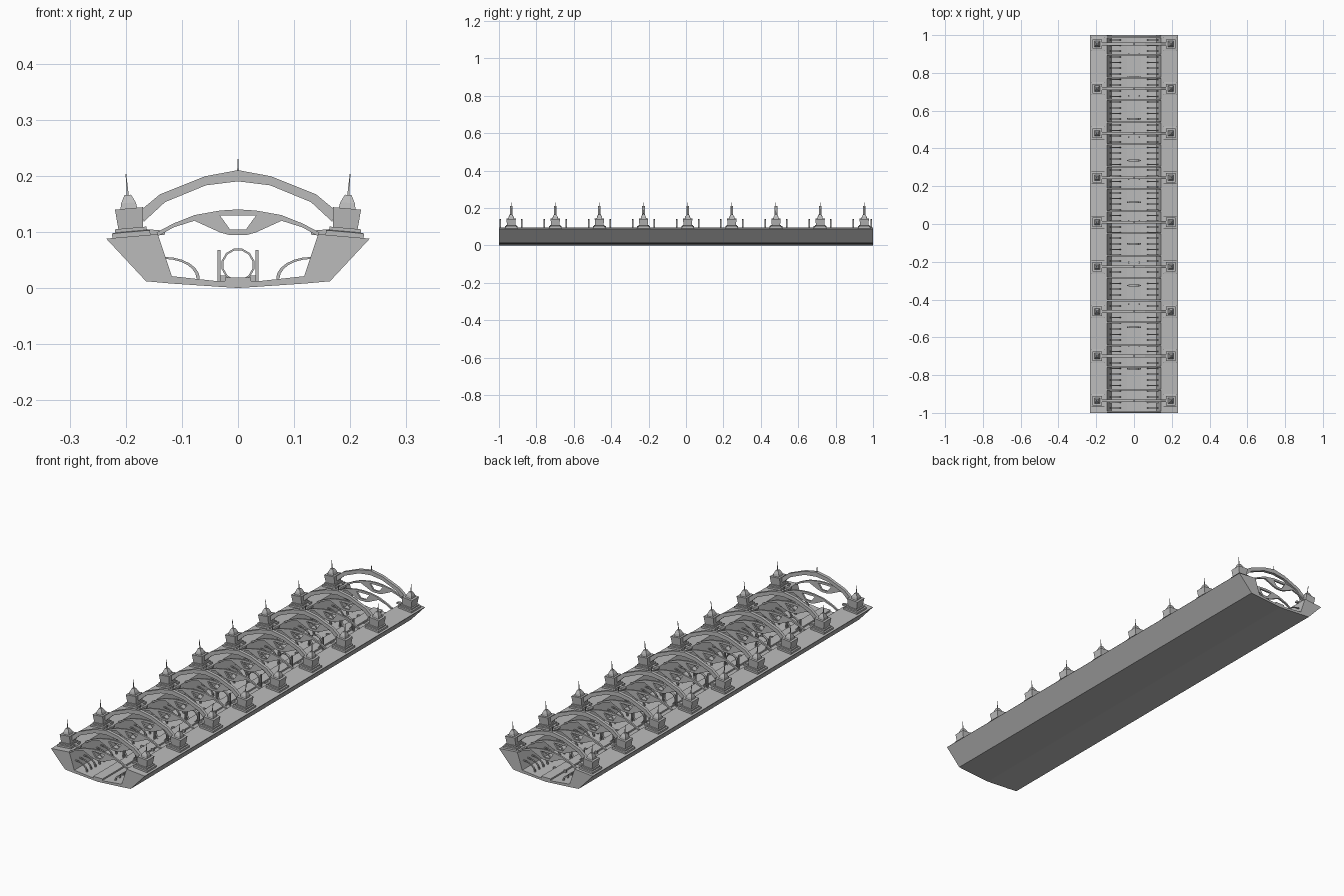
import bpy, bmesh, math
from mathutils import Matrix, Vector

if "Cube" in bpy.data.objects:
    bpy.data.objects.remove(bpy.data.objects["Cube"], do_unlink=True)

grey = bpy.data.materials.new("stone grey")
grey.use_nodes = True
COLOR = (0.5, 0.5, 0.5, 1)
grey.diffuse_color = COLOR
grey.node_tree.nodes["Principled BSDF"].inputs["Base Color"].default_value = COLOR


def finish(name, bm):
    bmesh.ops.recalc_face_normals(bm, faces=bm.faces)
    mesh = bpy.data.meshes.new(name)
    bm.to_mesh(mesh)
    bm.free()
    mesh.materials.append(grey)
    obj = bpy.data.objects.new(name, mesh)
    bpy.context.collection.objects.link(obj)
    return obj


def band(bm, upper, lower, y, depth, closed=False):
    """Solid strip between two xz point rows, extruded along y."""
    rows = [[bm.verts.new((x, y + s * depth / 2, z)) for x, z in row]
            for s in (-1, 1) for row in (upper, lower)]
    n = len(upper)
    for i in range(n if closed else n - 1):
        j = (i + 1) % n
        for a, b in ((0, 1), (1, 3), (3, 2), (2, 0)):
            bm.faces.new((rows[a][i], rows[a][j], rows[b][j], rows[b][i]))
    if not closed:
        for i in (0, n - 1):
            bm.faces.new([rows[k][i] for k in (0, 1, 3, 2)])


def flip(points):
    return [(-x, z) for x, z in points]


def symmetric(points):
    """Right half ending on the centre line, completed to the left."""
    return points + flip(points[-2::-1])


def box(bm, x0, x1, y, depth, z0, z1):
    band(bm, [(x0, z1), (x1, z1)], [(x0, z0), (x1, z0)], y, depth)


towers = [-0.935 + 0.236 * i for i in range(9)]

# Long trough with sloping decks
bm = bmesh.new()
inner = symmetric([(0.234, 0.088), (0.143, 0.096), (0.118, 0.021), (0.036, 0.012), (0, 0.012)])
outer = symmetric([(0.234, 0.087), (0.164, 0.012), (0.12, 0.008), (0.032, 0.002), (0, 0)])
band(bm, inner, outer, 0, 2)
finish("trough_hull", bm)

# Raised central walkway
bm = bmesh.new()
box(bm, -0.023, 0.023, 0, 2, 0.01, 0.019)
finish("walkway", bm)

# Stepped towers leaning with the decks: (half width, height) sections
sections = [(0.034, -0.004), (0.034, 0.008), (0.028, 0.009), (0.028, 0.015),
            (0.022, 0.015), (0.025, 0.05), (0.015, 0.05), (0.013, 0.06),
            (0.006, 0.074), (0.0018, 0.074), (0.0006, 0.112)]
bm = bmesh.new()
for side in (-1, 1):
    for y in towers:
        place = Matrix.Translation((side * 0.19, y, 0.092)) @ Matrix.Rotation(side * 0.088, 4, 'Y')
        rings = [[bm.verts.new(place @ Vector((a * h, b * h, z)))
                  for a, b in ((-1, -1), (1, -1), (1, 1), (-1, 1))] for h, z in sections]
        for low, high in zip(rings, rings[1:]):
            for i in range(4):
                j = (i + 1) % 4
                bm.faces.new((low[i], low[j], high[j], high[i]))
        bm.faces.new(rings[0])
        bm.faces.new(rings[-1])
finish("deck_towers", bm)

# Short arms from each tower over the trough edge
bm = bmesh.new()
for y in towers:
    for side in (-1, 1):
        top = [(side * 0.165, 0.105), (side * 0.13, 0.102)]
        bottom = [(side * 0.165, 0.092), (side * 0.13, 0.095)]
        band(bm, top, bottom, y, 0.012)
finish("tower_arms", bm)

# High arches joining opposite towers, with a crown spike
bm = bmesh.new()
top = symmetric([(0.174, 0.138), (0.139, 0.167), (0.059, 0.199), (0, 0.21)])
bottom = symmetric([(0.168, 0.118), (0.13, 0.153), (0.057, 0.183), (0, 0.19)])
for y in towers:
    band(bm, top, bottom, y, 0.014)
    band(bm, [(-0.0007, 0.23), (0.0007, 0.23)], [(-0.0015, 0.208), (0.0015, 0.208)], y, 0.003)
finish("high_arches", bm)

# Lower arches with an open centre panel, a pair about each tower
bm = bmesh.new()
for tower in towers:
    for offset in (-0.058, 0.058):
        y = min(tower + offset, 0.99)
        depth = 0.008
        band(bm, symmetric([(0.032, 0.138), (0, 0.14)]),
             symmetric([(0.032, 0.129), (0, 0.129)]), y, depth)
        box(bm, -0.014, 0.014, y, depth, 0.094, 0.104)
        arm_top = [(0.145, 0.099), (0.115, 0.115), (0.077, 0.13), (0.032, 0.138)]
        arm_bottom = [(0.143, 0.092), (0.115, 0.108), (0.077, 0.12), (0.032, 0.129)]
        web_top = [(0.077, 0.12), (0.032, 0.129), (0.014, 0.104)]
        web_bottom = [(0.076, 0.119), (0.032, 0.099), (0.014, 0.094)]
        for turn in (list, flip):
            band(bm, turn(arm_top), turn(arm_bottom), y, depth)
            band(bm, turn(web_top), turn(web_bottom), y, depth)
finish("low_arches", bm)

# Quarter-round ribs bracing floor and walls
bm = bmesh.new()


def arc(radius):
    return [(0.132 - radius * math.sin(t), 0.017 + 0.6 * radius * math.cos(t))
            for t in [math.pi / 2 * i / 6 for i in range(7)]]


for i in range(66):
    y = -0.975 + 0.03 * i
    for turn in (list, flip):
        band(bm, turn(arc(0.064)), turn(arc(0.058)), y, 0.006)
finish("side_ribs", bm)

# Central rings between posts
bm = bmesh.new()
angles = [math.pi / 6 * (i + 0.5) for i in range(12)]


def circle(radius):
    return [(radius * math.cos(t), 0.041 + radius * math.sin(t)) for t in angles]


for i in range(8):
    y = -0.767 + 0.2206 * i
    band(bm, circle(0.03), circle(0.0265), y, 0.01, closed=True)
    for side in (-1, 1):
        box(bm, side * 0.034 - 0.0025, side * 0.034 + 0.0025, y, 0.007, 0.011, 0.068)
finish("centre_rings", bm)

# Small feet along the walkway edges
bm = bmesh.new()
for i in range(8):
    y = -0.645 + 0.2206 * i
    for side in (-1, 1):
        box(bm, side * 0.026 - 0.006, side * 0.026 + 0.006, y, 0.008, 0.011, 0.022)
finish("walkway_feet", bm)
